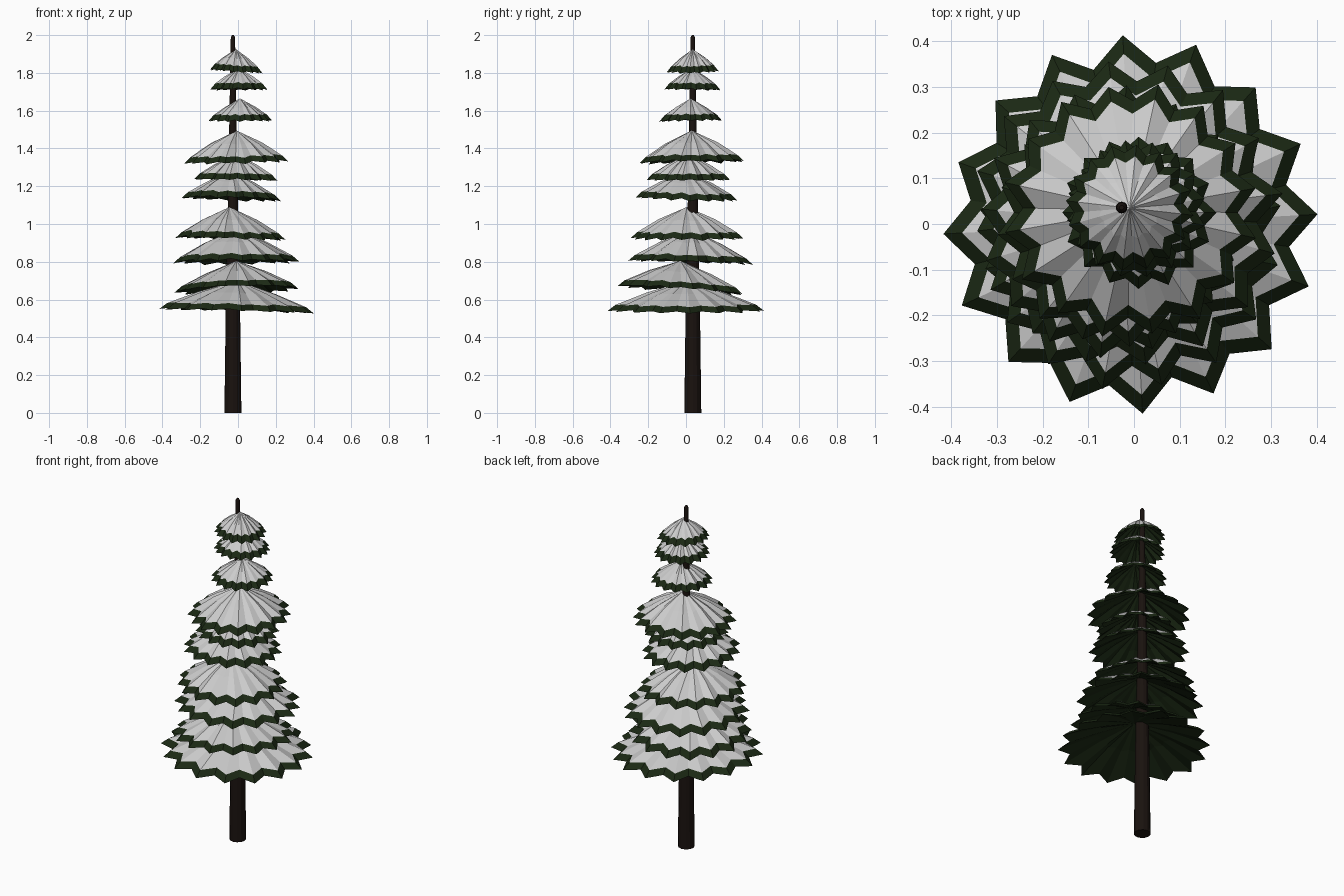
import bpy, bmesh, math, random
from mathutils import Vector

if "Cube" in bpy.data.objects:
    bpy.data.objects.remove(bpy.data.objects["Cube"])

random.seed(4)
POINTS = 16


def material(name, rgb):
    m = bpy.data.materials.new(name)
    m.diffuse_color = (*rgb, 1)
    m.use_nodes = True
    m.node_tree.nodes["Principled BSDF"].inputs["Base Color"].default_value = m.diffuse_color
    return m


green = material("needles", (0.011, 0.022, 0.007))
bark = material("bark", (0.010, 0.006, 0.0045))


def loft(name, rings, mat=None):
    """Join rings of points; a single-point ring becomes a fan tip."""
    bm = bmesh.new()
    loops = [[bm.verts.new(p) for p in ring] for ring in rings]
    for a, b in zip(loops, loops[1:]):
        n = max(len(a), len(b))
        for i in range(n):
            j = (i + 1) % n
            if len(a) == 1:
                bm.faces.new((a[0], b[i], b[j]))
            elif len(b) == 1:
                bm.faces.new((a[j], a[i], b[0]))
            else:
                bm.faces.new((a[j], a[i], b[i], b[j]))
    me = bpy.data.meshes.new(name)
    bm.to_mesh(me)
    bm.free()
    ob = bpy.data.objects.new(name, me)
    bpy.context.collection.objects.link(ob)
    if mat:
        me.materials.append(mat)
    return ob


# Trunk: tapered round pole with a small rounded tip
TX, TY = -0.027, 0.036
profile = [(0.045, 0), (0.038, 0.55), (0.027, 1.1), (0.018, 1.6),
           (0.012, 1.96), (0.011, 1.99), (0.005, 2.0)]
rings = [[(TX + r * math.cos(i * math.tau / 12), TY + r * math.sin(i * math.tau / 12), z)
          for i in range(12)] for r, z in profile]
loft("trunk", [[(TX, TY, 2.0)]] + rings[::-1] + [[(TX, TY, 0)]], bark)

# Branch tiers: centre x, y, radius, rim z, apex z, tilt along x, tilt along y, first tip angle
tiers = [
    (-0.003, 0.000, 0.409, 0.538, 0.700, -0.025, 0.00, 3),
    (-0.008, -0.03, 0.330, 0.648, 0.805, 0.030, -0.07, 12),
    (-0.015, 0.025, 0.337, 0.796, 0.970, 0.010, -0.03, 7),
    (-0.045, 0.005, 0.294, 0.921, 1.090, -0.025, 0.0, 17),
    (-0.033, 0.000, 0.266, 1.130, 1.280, -0.025, -0.03, 5),
    (-0.012, 0.012, 0.220, 1.231, 1.370, -0.020, 0.0, 14),
    (-0.008, 0.030, 0.278, 1.325, 1.495, 0.020, 0.02, 10),
    (0.010, 0.025, 0.168, 1.545, 1.665, 0.00, 0.02, 0),
    (0.005, 0.032, 0.151, 1.710, 1.825, 0.00, -0.02, 9),
    (-0.010, 0.035, 0.139, 1.806, 1.925, -0.07, 0.02, 16),
]

for k, (cx, cy, R, z0, z1, tx, ty, ang) in enumerate(tiers, 1):
    H = z1 - z0
    jitter = [random.uniform(-0.02, 0.02) for _ in range(2 * POINTS)]

    def ring(radius, height, notch, lift, drop=0.0):
        """Star ring: tips at full radius, valleys pulled in and lifted."""
        pts = []
        for i in range(2 * POINTS):
            a = math.radians(ang) + i * math.pi / POINTS
            r = radius * (notch if i % 2 else 1) * (1 + jitter[i])
            z = z0 + height + H * ((lift if i % 2 else 0) + jitter[i]) - drop
            x, y = r * math.cos(a), r * math.sin(a)
            pts.append(Vector((cx + x, cy + y, z + tx * x + ty * y)))
        return pts

    # Band of bare needles keeps nearly the same width on every tier
    band = 0.018 + 0.055 * R
    rim = ring(R, 0.0, 0.86, 0.06)
    edge = ring(R - band, 0.032, 0.86, 0.05)
    mid = ring(0.5 * R, 0.60 * H, 0.88, 0.0)
    # Snow cap: folded dome
    loft(f"snow_tier_{k}", [[(cx, cy, z1)], mid, edge])
    # Branches: drooping rim and hollow underside
    under = ring(0.5 * R, 0.60 * H, 0.88, 0.0, 0.013)
    loft(f"branch_tier_{k}", [edge, rim, under, [(cx, cy, z1 - 0.015)]], green)

# Consistent outward face directions
for ob in bpy.data.objects:
    bm = bmesh.new()
    bm.from_mesh(ob.data)
    bmesh.ops.recalc_face_normals(bm, faces=bm.faces)
    up = sum((f.normal.z * f.calc_area() for f in bm.faces), 0.0)
    if ob.name.startswith("snow") and up < 0 or ob.name.startswith("branch") and up > 0:
        bmesh.ops.reverse_faces(bm, faces=bm.faces)
    bm.to_mesh(ob.data)
    bm.free()
